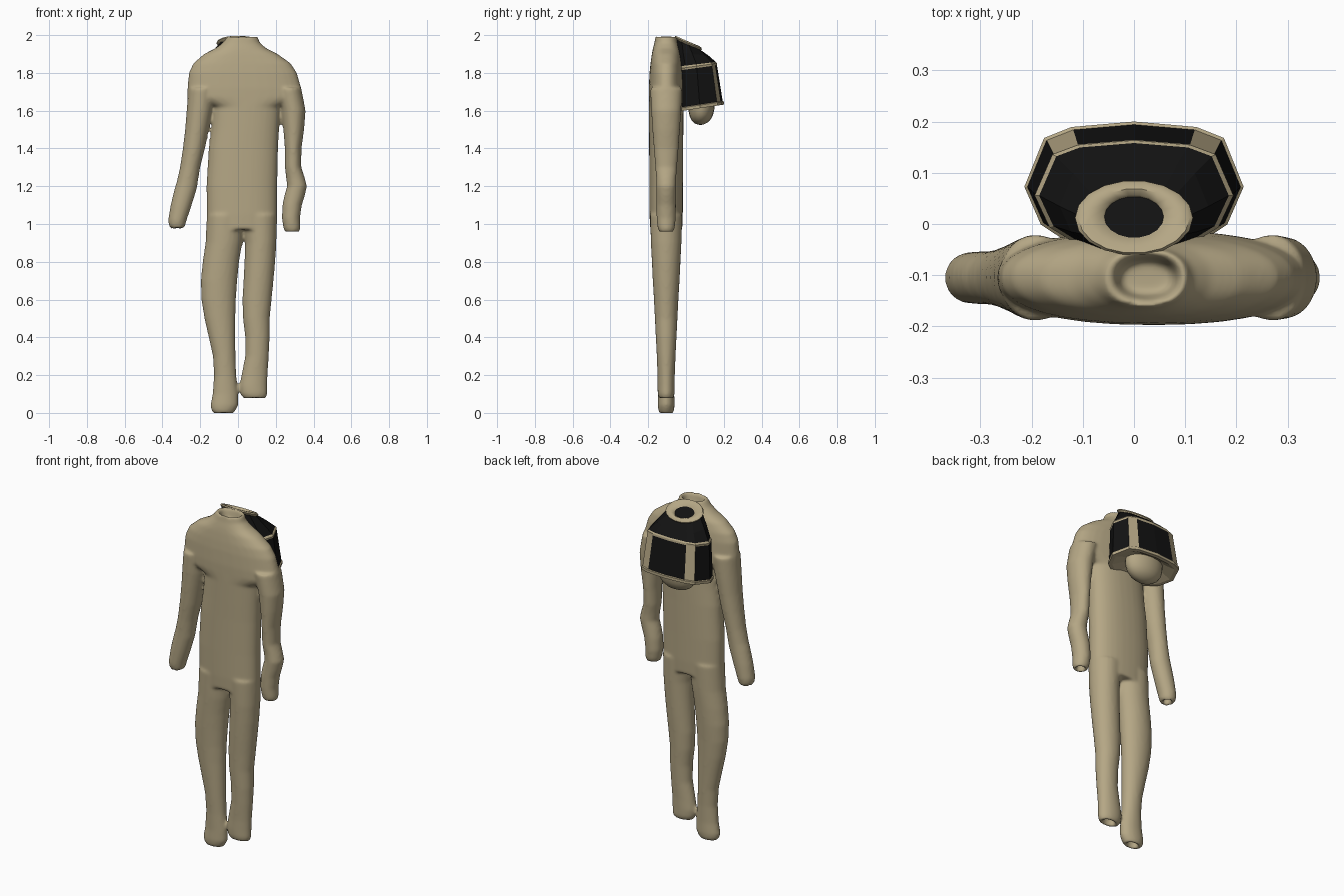
import bpy, bmesh
from math import cos, sin, tau, radians


def material(name, rgb):
    m = bpy.data.materials.new(name)
    m.diffuse_color = (*rgb, 1)
    return m


TAN = material("tan_fabric", (0.46, 0.385, 0.235))
BLACK = material("black_panel", (0.006, 0.006, 0.006))


def oval(n, power=2.0):
    sgn = lambda a: (1 if a >= 0 else -1) * abs(a) ** (2 / power)
    return [(sgn(cos(tau * i / n)), sgn(sin(tau * i / n))) for i in range(n)]


def loft(bm, rings, shape, paint=None):
    """Skin rings (x, y, z, half_x, half_y, slope), listed top to bottom."""
    n = len(shape)
    vs = [[bm.verts.new((x + hx * u, y + hy * v, z + s * hy * v)) for u, v in shape]
          for x, y, z, hx, hy, s in rings]
    for r in range(len(vs) - 1):
        for i in range(n):
            j = (i + 1) % n
            f = bm.faces.new((vs[r][j], vs[r][i], vs[r + 1][i], vs[r + 1][j]))
            if paint:
                f.material_index = paint(r, i)
    for ring in (vs[0], vs[-1]):
        f = bm.faces.new(ring)
        if paint:
            f.material_index = paint(0 if ring is vs[0] else len(vs) - 2, 0)


def finish(bm, name):
    bmesh.ops.recalc_face_normals(bm, faces=bm.faces)
    me = bpy.data.meshes.new(name)
    bm.to_mesh(me)
    bm.free()
    ob = bpy.data.objects.new(name, me)
    bpy.context.collection.objects.link(ob)
    me.materials.append(TAN)
    me.materials.append(BLACK)
    return ob


def limb(bm, rows, shape, cuff=True):
    """rows: (z, left x, right x, half depth); the last row gets a hollow cuff."""
    rings = [(((a + b) / 2), -0.105, z, (b - a) / 2, d, 0) for z, a, b, d in rows]
    if cuff:
        x, y, z, hx, hy, _ = rings[-1]
        rings += [(x, y, z + 0.002, hx * .7, hy * .7, 0),
                  (x, y, z + 0.045, hx * .6, hy * .6, 0)]
    loft(bm, rings, shape)


# Suit: torso, arms and legs fused into one smooth skin
bm = bmesh.new()
limb(bm, [(1.935, -.025, .075, .032), (1.99, -.04, .09, .044), (1.995, -.055, .103, .056),
          (1.96, -.08, .115, .062), (1.93, -.12, .15, .07), (1.9, -.18, .21, .076),
          (1.85, -.237, .28, .083), (1.8, -.26, .312, .088), (1.72, -.268, .335, .092),
          (1.67, -.268, .342, .092), (1.62, -.128, .225, .092), (1.5, -.14, .217, .091),
          (1.4, -.155, .212, .09), (1.2, -.167, .207, .089), (1.05, -.165, .207, .088),
          (.97, -.162, .206, .085)], oval(32, 2.3), cuff=False)
limb(bm, [(1.72, -.262, -.12, .085), (1.6, -.272, -.135, .08), (1.5, -.28, -.155, .073),
          (1.4, -.292, -.175, .066), (1.3, -.307, -.2, .058), (1.22, -.325, -.213, .054),
          (1.19, -.335, -.217, .053), (1.1, -.357, -.245, .052), (1.02, -.37, -.272, .05),
          (.99, -.366, -.28, .045), (.975, -.352, -.29, .036)], oval(24))
limb(bm, [(1.72, .2, .335, .085), (1.6, .228, .358, .08), (1.5, .24, .35, .073),
          (1.4, .248, .336, .066), (1.3, .248, .335, .058), (1.24, .255, .355, .053),
          (1.2, .26, .365, .053), (1.15, .245, .354, .052), (1.1, .235, .338, .052),
          (1.03, .232, .328, .051), (.98, .24, .33, .046), (.955, .25, .325, .036)], oval(24))
limb(bm, [(1.05, -.165, .035, .086), (.9, -.172, .022, .081), (.8, -.187, .006, .076),
          (.7, -.197, -.004, .071), (.6, -.194, -.011, .065), (.5, -.178, -.014, .06),
          (.4, -.155, -.014, .055), (.3, -.133, -.013, .05), (.2, -.127, -.009, .045),
          (.1, -.135, .001, .043), (.04, -.146, .001, .045), (.015, -.142, -.012, .042),
          (-.003, -.128, -.025, .035)], oval(24))
limb(bm, [(1.05, .02, .207, .086), (.9, .038, .203, .081), (.8, .034, .197, .076),
          (.7, .029, .188, .071), (.6, .023, .178, .065), (.5, .026, .168, .06),
          (.4, .038, .168, .055), (.3, .038, .163, .05), (.2, .018, .157, .046),
          (.14, .008, .155, .046), (.1, .013, .155, .045), (.075, .03, .147, .036)], oval(24))
suit = finish(bm, "suit")
rem = suit.modifiers.new("fuse", 'REMESH')
rem.mode = 'VOXEL'
rem.voxel_size = 0.008
rem.use_smooth_shade = True
smo = suit.modifiers.new("relax", 'SMOOTH')
smo.factor = 0.5
smo.iterations = 9

# Hood shell: faceted, black panels with tan trims and two tan straps
half = [(0, 1), (.57, .92), (.82, .76), (1, .05), (.85, -.5), (.5, -.87), (0, -1)]
facets = half + [(-u, v) for u, v in half[-2:0:-1]]
shell = [(0, .012, 1.95, .106, .068, -.45),
         (0, .03, 1.9, .145, .09, -.1),
         (0, .05, 1.845, .185, .108, .12),
         (0, .05, 1.835, .194, .113, .14),
         (0, .052, 1.825, .192, .112, .14),
         (0, .066, 1.632, .208, .128, .15),
         (0, .066, 1.628, .214, .134, .15),
         (0, .067, 1.612, .213, .133, .15),
         (0, .067, 1.612, .19, .115, .15),
         (0, .075, 1.635, .12, .075, .15)]
strap = (1, len(facets) - 2)
bm = bmesh.new()
loft(bm, shell, facets,
     lambda r, i: 1 if r < 2 or (r == 4 and i not in strap) else 0)
finish(bm, "hood_shell")

# Rolled collar with a dark opening
roll = [(0, .012, 1.945, .106, .066, -.45), (0, .012, 1.958, .115, .073, -.45),
        (0, .012, 1.966, .108, .069, -.45), (0, .013, 1.966, .085, .056, -.42),
        (0, .014, 1.955, .062, .043, -.4), (0, .015, 1.94, .052, .036, -.4),
        (0, .018, 1.935, .05, .034, -.4)]
bm = bmesh.new()
loft(bm, roll, oval(18))
bm.faces.ensure_lookup_table()
bm.faces[len(bm.faces) - 1].material_index = 1
collar = finish(bm, "hood_collar")

# Rounded bulb hanging below the hood
bm = bmesh.new()
loft(bm, [(0, .082, 1.525 + .115 * (1 - t), .118 * k, .07 * k, .1)
          for t, k in ((0, 1), (.3, .98), (.55, .9), (.75, .75), (.9, .52), (.98, .24), (1, .05))],
     oval(20))
bulb = finish(bm, "hood_bulb")

for ob in (collar, bulb):
    bpy.ops.object.select_all(action='DESELECT')
    ob.select_set(True)
    bpy.context.view_layer.objects.active = ob
    bpy.ops.object.shade_smooth_by_angle(angle=radians(50))
